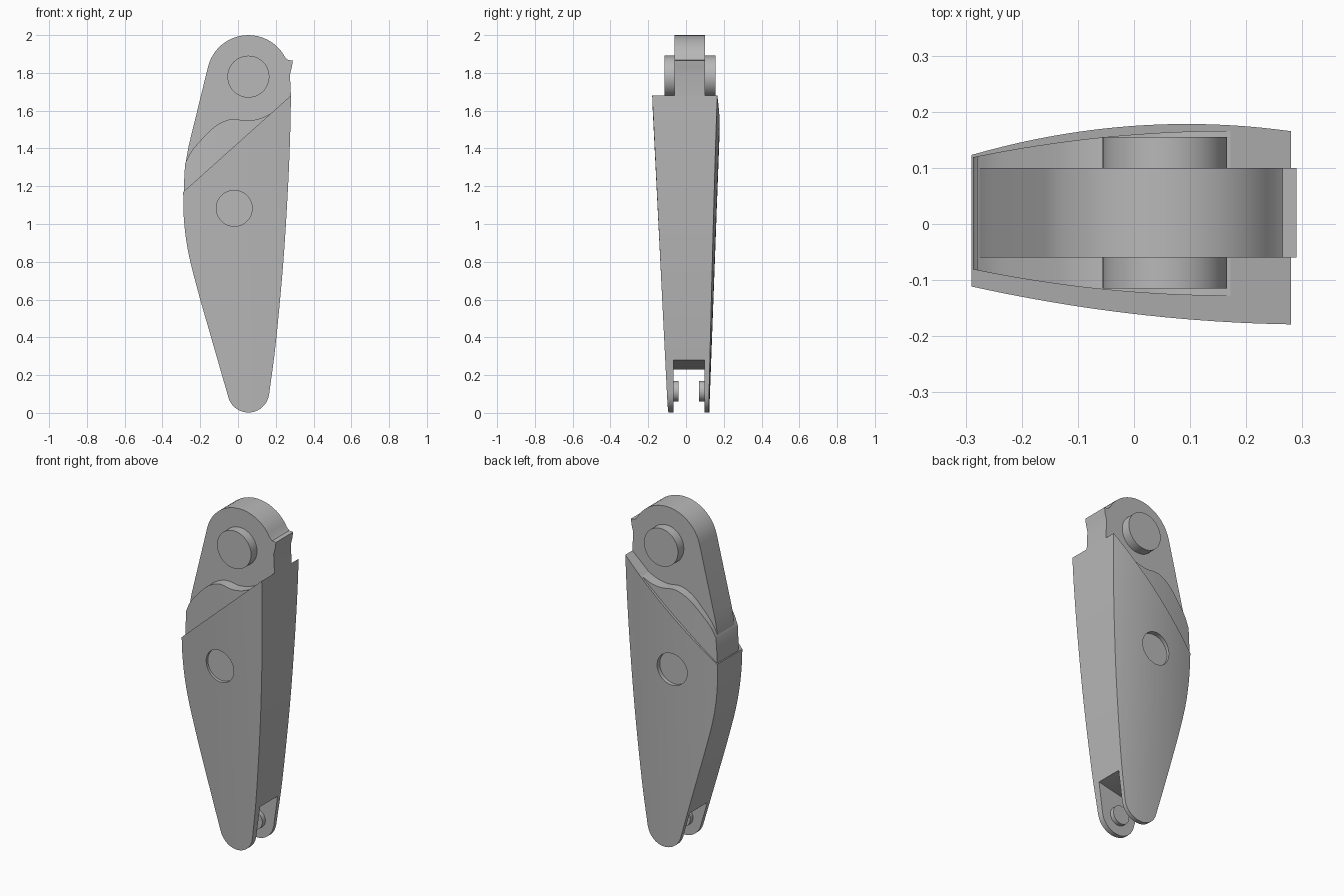
import bpy, bmesh, math
from mathutils import Vector

cube = bpy.data.objects.get("Cube")
if cube:
    bpy.data.objects.remove(cube)

grey = bpy.data.materials.new("light_grey")
grey.use_nodes = True
grey.diffuse_color = (0.48, 0.48, 0.48, 1)
grey.node_tree.nodes["Principled BSDF"].inputs["Base Color"].default_value = grey.diffuse_color


def arc(cx, cz, r, a0, a1, n=20):
    angles = [math.radians(a0 + (a1 - a0) * i / n) for i in range(n + 1)]
    return [(cx + r * math.cos(a), cz + r * math.sin(a)) for a in angles]


def spline(pts, steps=5):
    """Smooth Catmull-Rom curve through the points."""
    p = [Vector(q) for q in pts]
    p = [2 * p[0] - p[1]] + p + [2 * p[-1] - p[-2]]
    out = []
    for a, b, c, d in zip(p, p[1:], p[2:], p[3:]):
        for i in range(steps):
            t = i / steps
            out.append(tuple(0.5 * (2 * b + (c - a) * t + (2 * a - 5 * b + 4 * c - d) * t * t
                                    + (3 * b - a - 3 * c + d) * t ** 3)))
    return out + [tuple(pts[-1])]


def plate(name, outline, front, back, slices=0):
    """Extrude an x-z outline in y; front and back give y at (x, z)."""
    bm = bmesh.new()
    face = bm.faces.new([bm.verts.new((x, -1, z)) for x, z in outline])
    ext = bmesh.ops.extrude_face_region(bm, geom=[face], use_keep_orig=True)
    for v in ext["geom"]:
        if isinstance(v, bmesh.types.BMVert):
            v.co.y = 1
    xs = [x for x, z in outline]
    for i in range(1, slices):
        x = min(xs) + (max(xs) - min(xs)) * i / slices
        bmesh.ops.bisect_plane(bm, geom=bm.verts[:] + bm.edges[:] + bm.faces[:],
                               plane_co=(x, 0, 0), plane_no=(1, 0, 0))
    for v in bm.verts:
        v.co.y = (front if v.co.y < 0 else back)(v.co.x, v.co.z)
    bmesh.ops.recalc_face_normals(bm, faces=bm.faces)
    mesh = bpy.data.meshes.new(name)
    bm.to_mesh(mesh)
    bm.free()
    obj = bpy.data.objects.new(name, mesh)
    bpy.context.collection.objects.link(obj)
    mesh.materials.append(grey)
    return obj


def flat(name, outline, y0, y1):
    return plate(name, outline, lambda x, z: y0, lambda x, z: y1)


def disc(name, x, z, r, y0, y1):
    return flat(name, arc(x, z, r, 0, 352.5, 47), y0, y1)


def activate(obj):
    bpy.ops.object.select_all(action="DESELECT")
    obj.select_set(True)
    bpy.context.view_layer.objects.active = obj


def cut(obj, cutter):
    cutter.hide_render = True
    mod = obj.modifiers.new("cut", "BOOLEAN")
    mod.operation, mod.solver, mod.object = "DIFFERENCE", "EXACT", cutter
    activate(obj)
    bpy.ops.object.modifier_apply(modifier=mod.name)
    bpy.data.objects.remove(cutter)


# Outer shell: bowed, tapering body with a diagonal top edge
right_edge = spline([(0.165, 0.1), (0.2, 0.37), (0.24, 0.8), (0.265, 1.2), (0.277, 1.5), (0.28, 1.68)])
left_edge = spline([(-0.29, 1.17), (-0.288, 1.05), (-0.275, 0.92), (-0.25, 0.79), (-0.2, 0.6)])
shell = plate("outer_shell",
              right_edge + left_edge + arc(0.055, 0.112, 0.11, 196, 350),
              lambda x, z: -(0.096 + 0.05 * z - 0.18 * (x - 0.2) ** 2),
              lambda x, z: 0.123 + 0.037 * z - 0.375 * (x - 0.05) ** 2, 20)

# Fork slot at the foot, with a sloping roof
cut(shell, flat("slot_cutter", [(-0.4, -0.1), (0.4, -0.1), (0.4, 0.33), (0.19, 0.28),
                                (-0.03, 0.23), (-0.4, 0.23)], -0.065, 0.098))

# Shallow round recess on each side
for y0, y1 in ((-0.3, -0.117), (0.137, 0.3)):
    cut(shell, disc("recess_cutter", -0.02, 1.083, 0.095, y0, y1))

# Inner cheeks with a wavy top edge, just inside the shell
wave = spline([(0.19, 1.592), (0.12, 1.56), (0.05, 1.547), (-0.02, 1.555), (-0.07, 1.545),
               (-0.13, 1.51), (-0.2, 1.44), (-0.25, 1.38), (-0.28, 1.32)])


def cheek(x):
    return 0.147 - 0.225 * (x - 0.17) ** 2


plate("inner_cheeks", wave + [(-0.287, 1.2), (-0.285, 1.12), (0.19, 1.54)],
      lambda x, z: 0.019 - cheek(x), lambda x, z: 0.019 + cheek(x), 14)

# Central link with the round head and small rear lip
flat("central_link",
     [(0.27, 1.6), (0.28, 1.68), (0.275, 1.79), (0.285, 1.83), (0.29, 1.865), (0.265, 1.868)]
     + arc(0.055, 1.78, 0.22, 28, 166)
     + [(-0.25, 1.46)] + spline([(-0.262, 1.41), (-0.274, 1.34), (-0.28, 1.27), (-0.283, 1.12)], 3)
     + [(0.2, 1.12)], -0.06, 0.1)

# Pivot boss through the head, and the two fork pins
disc("head_boss", 0.055, 1.78, 0.111, -0.115, 0.155)
disc("front_fork_pin", 0.055, 0.115, 0.055, -0.075, -0.04)
disc("back_fork_pin", 0.055, 0.115, 0.055, 0.07, 0.107)

for obj in bpy.context.scene.objects:
    if obj.type == "MESH":
        activate(obj)
        bpy.ops.object.shade_smooth_by_angle(angle=math.radians(30))
